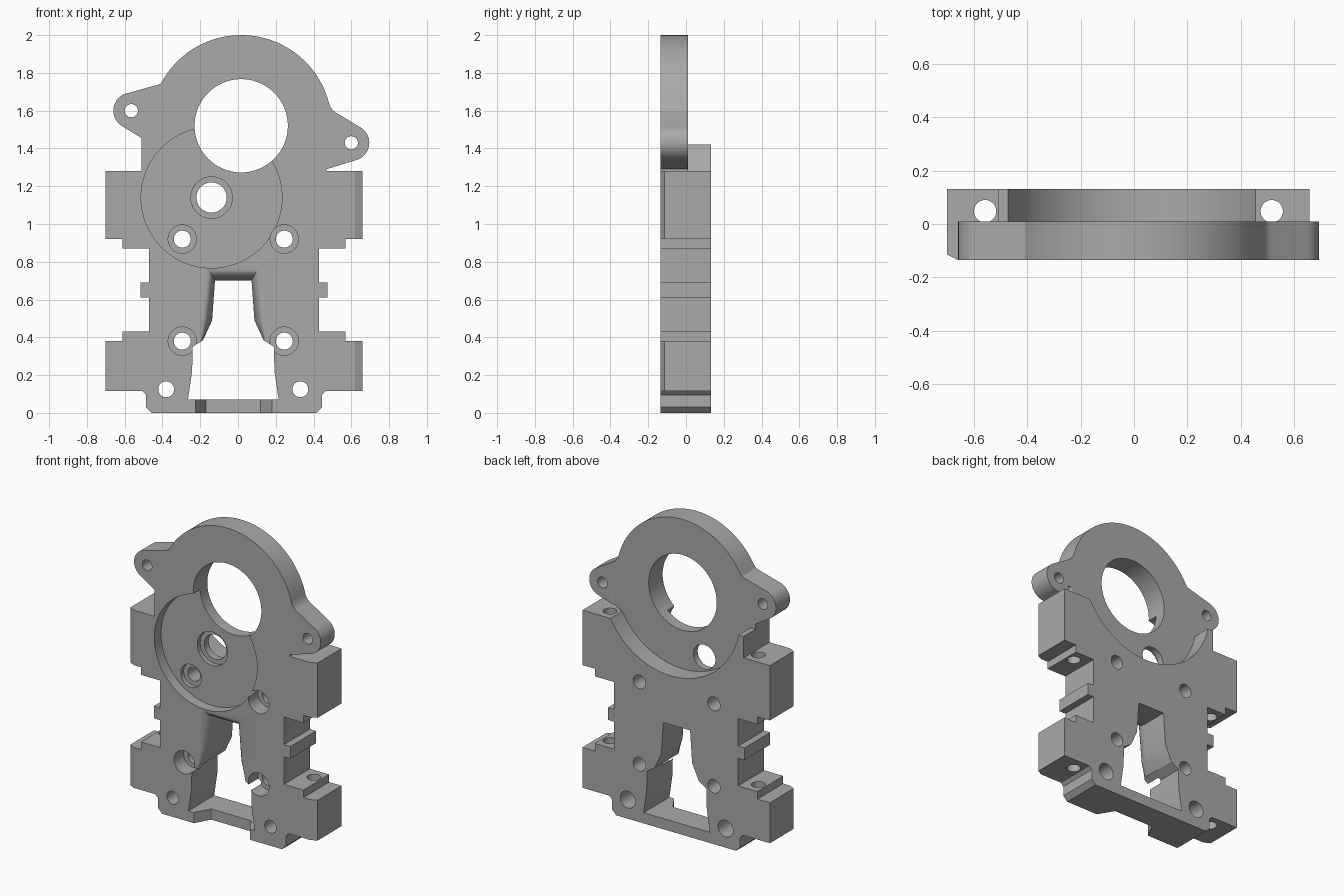
import bpy, bmesh, math

if "Cube" in bpy.data.objects:
    bpy.data.objects.remove(bpy.data.objects["Cube"])

FRONT, MID, BACK = -0.135, 0.01, 0.132
CX = -0.021                     # symmetry line of the lower body
RING = (0.017, 1.52)            # centre of the large ring
HUB = (-0.14, 1.14)             # centre of the round front pocket

grey = bpy.data.materials.new("machined grey")
grey.use_nodes = True
grey.diffuse_color = (0.4, 0.4, 0.4, 1)
grey.node_tree.nodes["Principled BSDF"].inputs["Base Color"].default_value = (0.4, 0.4, 0.4, 1)


def loft(name, rings):
    """Closed solid through rings of 3D points."""
    bm = bmesh.new()
    rows = [[bm.verts.new(p) for p in ring] for ring in rings]
    n = len(rows[0])
    for low, high in zip(rows, rows[1:]):
        for i in range(n):
            j = (i + 1) % n
            bm.faces.new((low[i], low[j], high[j], high[i]))
    bm.faces.new(rows[0])
    bm.faces.new(rows[-1])
    bmesh.ops.recalc_face_normals(bm, faces=bm.faces)
    mesh = bpy.data.meshes.new(name)
    bm.to_mesh(mesh)
    bm.free()
    mesh.materials.append(grey)
    obj = bpy.data.objects.new(name, mesh)
    bpy.context.collection.objects.link(obj)
    return obj


def slab(name, outline, y0, y1):
    return loft(name, [[(x, y, z) for x, z in outline] for y in (y0, y1)])


def column(name, outline, z0, z1):
    return loft(name, [[(x, y, z) for x, y in outline] for z in (z0, z1)])


def arc(centre, r, start, end, steps):
    angles = [math.radians(start + (end - start) * i / steps) for i in range(steps + 1)]
    return [(centre[0] + r * math.cos(a), centre[1] + r * math.sin(a)) for a in angles]


def circle(centre, r, n=32):
    return arc(centre, r, 0, 360, n)[:-1]


def combine(target, tool, operation="DIFFERENCE"):
    mod = target.modifiers.new(tool.name, "BOOLEAN")
    mod.operation = operation
    mod.solver = "EXACT"
    mod.object = tool
    bpy.context.view_layer.objects.active = target
    bpy.ops.object.modifier_apply(modifier=mod.name)
    bpy.data.objects.remove(tool)


def drill(centre, r, y0=-0.3, y1=0.3, n=32):
    combine(body, slab("drill", circle(centre, r, n), y0, y1))


# Lower body: stepped wings and tabs, mirrored about the symmetry line
half = [(.435, 0), (.465, .03), (.465, .095), (.485, .115), (.68, .115), (.68, .38),
        (.59, .38), (.59, .43), (.45, .43), (.45, .61), (.495, .61), (.495, .69),
        (.45, .69), (.45, .87), (.59, .87), (.59, .92), (.68, .92), (.68, 1.28),
        (.49, 1.28)]
right = [(CX + x, z) for x, z in half]
left = [(CX - x, z) for x, z in reversed(half)]
shoulder = [(-.4, 1.28), (-.4, 1.42), (CX - .49, 1.42)]
body = slab("motor_mount_body", right + shoulder + left, FRONT, BACK)

# Small chamfers on the outer front corners of the wings
for side in (-1, 1):
    corner = [(CX + side * x, y) for x, y in ((.64, FRONT), (.68, FRONT + .02), (.75, FRONT + .02), (.75, -.2), (.64, -.2))]
    combine(body, column("chamfer", corner, -.1, 1.3))

# Clearance for the ring at the back
drill(RING, .5, MID, .3, 96)

# Ring plate with two screw ears
ear_right, ear_left = (.6, 1.43), (-.565, 1.6)
plate = [(CX - .49, 1.2), (CX + .49, 1.2), (CX + .49, 1.29)]
plate += arc(ear_right, .095, -74, 60, 16) + [(.515, 1.592), (.5, 1.605)]
plate += arc(RING, .48, 13, 150, 60) + [(-.41, 1.743), (-.43, 1.735)]
plate += arc(ear_left, .095, 104, 240, 16) + [(CX - .49, 1.455)]
combine(body, slab("ring_plate", plate, FRONT, MID), "UNION")

# Front pocket, ring bore and hub hole
drill(HUB, .373, -.3, FRONT + .07, 96)
drill(RING, .247, n=80)
drill(HUB, .11, -.3, FRONT + .1, 48)
drill(HUB, .08, n=40)
for ear in (ear_right, ear_left):
    drill(ear, .035)

# Counterbored bolt holes and the base holes
for side in (-1, 1):
    for z in (.38, .92):
        bolt = (-.025 + side * .27, z)
        drill(bolt, .075, -.3, FRONT + .1)
        drill(bolt, .045)
    base = (-.025 + side * .355, .125)
    drill(base, .042)
    drill(base, .055, BACK - .13, .3)

# Vertical holes through the wings
for side in (-1, 1):
    combine(body, column("wing_drill", circle((CX + side * .538, .048), .042), -.1, 1.4))

# Central window, narrow at the top and wide at the bottom
window_half = [(.24, .07), (.218, .22), (.215, .35), (.16, .385), (.112, .49), (.097, .7)]
window = [(-.025 + x, z) for x, z in window_half] + [(-.025 - x, z) for x, z in reversed(window_half)]
combine(body, slab("window", window, -.3, .3))

# Rounded flare around the front of the window
flare = []
for i in range(9):
    a = math.pi / 2 * i / 8
    grow = 1 - math.sin(a)
    y = FRONT + .11 * (1 - math.cos(a))
    outline = [(.16 + .015 * grow, .375), (.11 + .05 * grow, .49),
               (.095 + .04 * grow, .7 + .067 * grow)]
    flare.append([(-.025 + x, y, z) for x, z in outline]
                 + [(-.025 - x, y, z) for x, z in reversed(outline)])
flare.insert(0, [(x, -.3, z) for x, y, z in flare[0]])
combine(body, loft("flare", flare))

# Notch with slanted ends in the front of the bottom bar
notch = [(-.255, -.2), (.21, -.2), (.18, FRONT), (.12, FRONT + .1), (-.17, FRONT + .1), (-.225, FRONT)]
combine(body, column("notch", notch, -.1, .1))

# Smooth the round walls, keep machined edges sharp
bpy.ops.object.select_all(action="DESELECT")
body.select_set(True)
bpy.context.view_layer.objects.active = body
bpy.ops.object.shade_smooth_by_angle(angle=math.radians(25))
